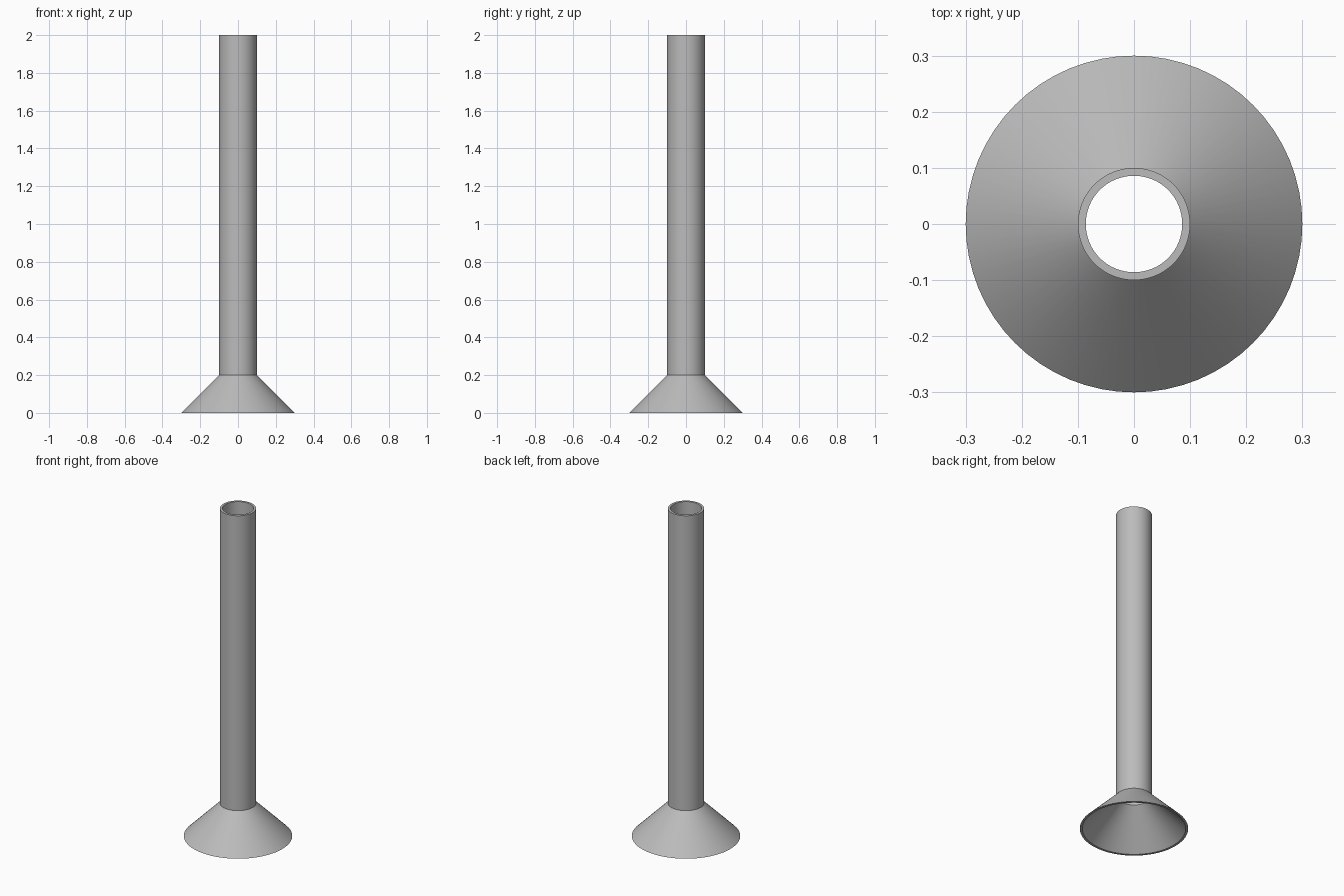
import bpy
import bmesh
import math

cube = bpy.data.objects.get("Cube")
if cube:
    bpy.data.objects.remove(cube, do_unlink=True)

SEGMENTS = 64
WALL = 0.014
TUBE_R, FLARE_R = 0.1, 0.3
FLARE_TOP, HEIGHT = 0.2, 2.0

# Single plain grey finish
grey = bpy.data.materials.new("light_grey")
grey.use_nodes = True
colour = (0.5, 0.5, 0.5, 1)
grey.diffuse_color = colour
grey.node_tree.nodes["Principled BSDF"].inputs["Base Color"].default_value = colour


def lathe(name, profile):
    """Revolve a closed (radius, height) profile around the z axis."""
    bm = bmesh.new()
    rings = []
    for r, z in profile:
        angles = [2 * math.pi * i / SEGMENTS for i in range(SEGMENTS)]
        rings.append([bm.verts.new((r * math.cos(a), r * math.sin(a), z)) for a in angles])
    for k, low in enumerate(rings):
        high = rings[(k + 1) % len(rings)]
        for i in range(SEGMENTS):
            j = (i + 1) % SEGMENTS
            bm.faces.new((low[i], low[j], high[j], high[i]))
    bmesh.ops.recalc_face_normals(bm, faces=bm.faces)
    mesh = bpy.data.meshes.new(name)
    bm.to_mesh(mesh)
    bm.free()
    mesh.materials.append(grey)
    obj = bpy.data.objects.new(name, mesh)
    bpy.context.collection.objects.link(obj)
    bpy.ops.object.select_all(action="DESELECT")
    obj.select_set(True)
    bpy.context.view_layer.objects.active = obj
    bpy.ops.object.shade_smooth_by_angle(angle=math.radians(30))
    return obj


# Hollow tube opening into a hollow conical base, as one continuous wall
lathe("flared_tube", [
    (FLARE_R, 0), (TUBE_R, FLARE_TOP), (TUBE_R, HEIGHT),
    (TUBE_R - WALL, HEIGHT), (TUBE_R - WALL, FLARE_TOP), (FLARE_R - WALL, 0),
])
